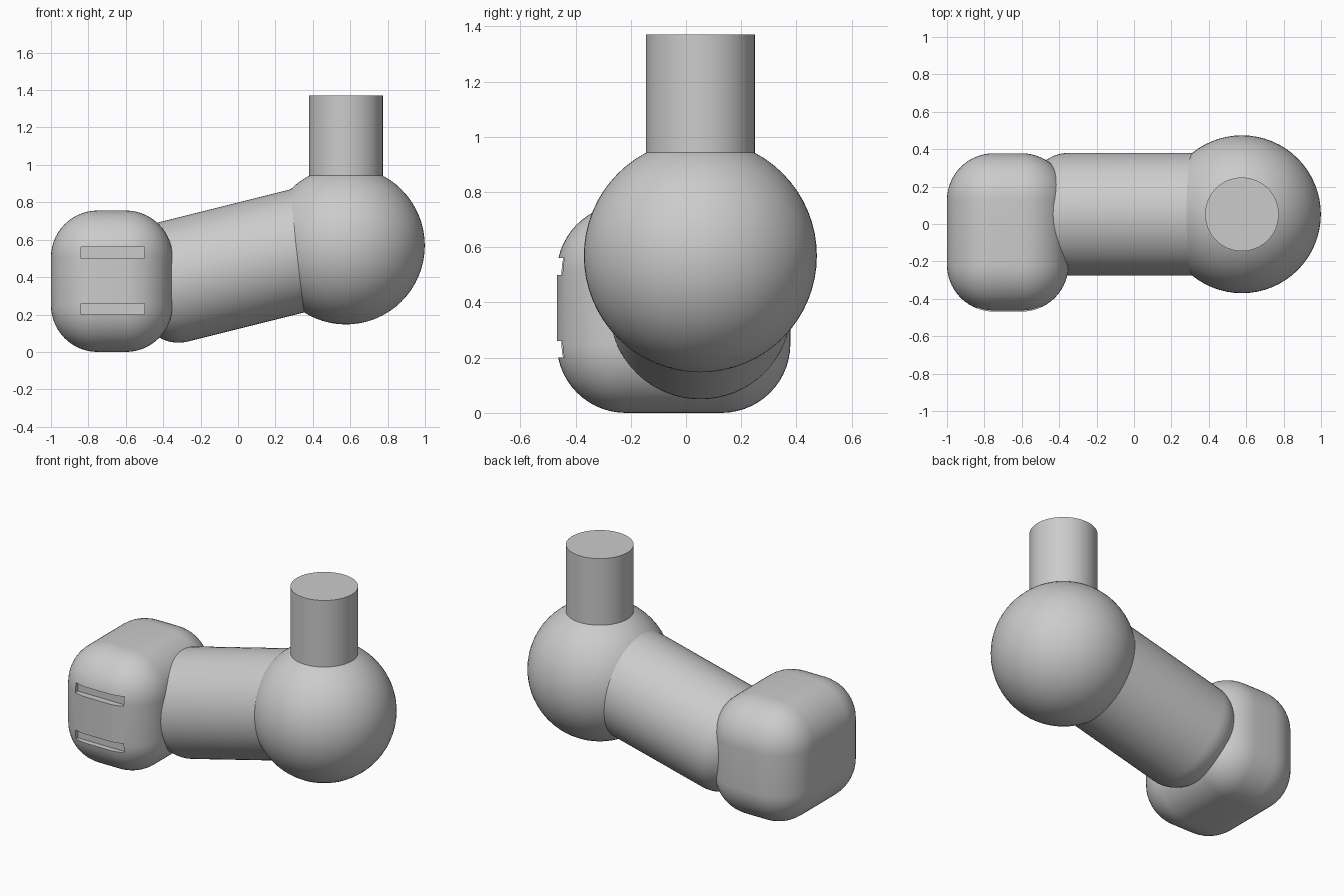
import bpy, bmesh, math
from mathutils import Matrix, Vector

if "Cube" in bpy.data.objects:
    bpy.data.objects.remove(bpy.data.objects["Cube"], do_unlink=True)

grey = bpy.data.materials.new("plain_grey")
grey.use_nodes = True
COLOUR = (0.6, 0.6, 0.6, 1)
grey.diffuse_color = COLOUR
grey.node_tree.nodes["Principled BSDF"].inputs["Base Color"].default_value = COLOUR


def add_object(name, bm, matrix=Matrix()):
    mesh = bpy.data.meshes.new(name)
    bm.transform(matrix)
    bm.normal_update()
    bm.to_mesh(mesh)
    bm.free()
    mesh.materials.append(grey)
    obj = bpy.data.objects.new(name, mesh)
    bpy.context.collection.objects.link(obj)
    return obj


def activate(obj):
    bpy.ops.object.select_all(action='DESELECT')
    obj.select_set(True)
    bpy.context.view_layer.objects.active = obj


def smooth(obj):
    activate(obj)
    bpy.ops.object.shade_smooth_by_angle(angle=math.radians(30))


def box(size):
    bm = bmesh.new()
    bmesh.ops.create_cube(bm, size=1)
    bm.transform(Matrix.Diagonal((*size, 1)))
    return bm


def cylinder(radius, depth):
    bm = bmesh.new()
    bmesh.ops.create_cone(bm, cap_ends=True, segments=64, radius1=radius,
                          radius2=radius, depth=depth)
    return bm


def round_edges(bm, edges, radius):
    bmesh.ops.bevel(bm, geom=edges, offset=radius, offset_type='OFFSET',
                    segments=14, profile=0.5, affect='EDGES', clamp_overlap=False)


# Ball joint
bm = bmesh.new()
bmesh.ops.create_uvsphere(bm, u_segments=64, v_segments=32, radius=0.422)
smooth(add_object("ball_joint", bm, Matrix.Translation((0.577, 0.052, 0.569))))

# Upright stem
smooth(add_object("stem", cylinder(0.197, 0.57), Matrix.Translation((0.577, 0.052, 1.085))))

# Sloping arm with a rounded lower end
low, high = Vector((-0.544, 0.052, 0.325)), Vector((0.5, 0.052, 0.586))
axis = high - low
bm = cylinder(0.328, axis.length)
round_edges(bm, [e for e in bm.edges if all(v.co.z < 0 for v in e.verts)], 0.2)
tilt = Matrix.Rotation(math.atan2(axis.x, axis.z), 4, 'Y')
smooth(add_object("arm", bm, Matrix.Translation((low + high) / 2) @ tilt))

# Rounded block head
bm = box((0.65, 0.846, 0.756))
round_edges(bm, bm.edges[:], 0.25)
head = add_object("head", bm, Matrix.Translation((-0.675, -0.045, 0.378)))

# Two slots cut into the front of the head
for z in (0.23, 0.53):
    cutter = add_object("slot_cutter", box((0.34, 0.2, 0.06)),
                        Matrix.Translation((-0.67, -0.527, z)))
    cutter.hide_render = True
    cut = head.modifiers.new("slot", 'BOOLEAN')
    cut.operation = 'DIFFERENCE'
    cut.solver = 'EXACT'
    cut.object = cutter
    activate(head)
    bpy.ops.object.modifier_apply(modifier=cut.name)
    bpy.data.objects.remove(cutter, do_unlink=True)
smooth(head)
